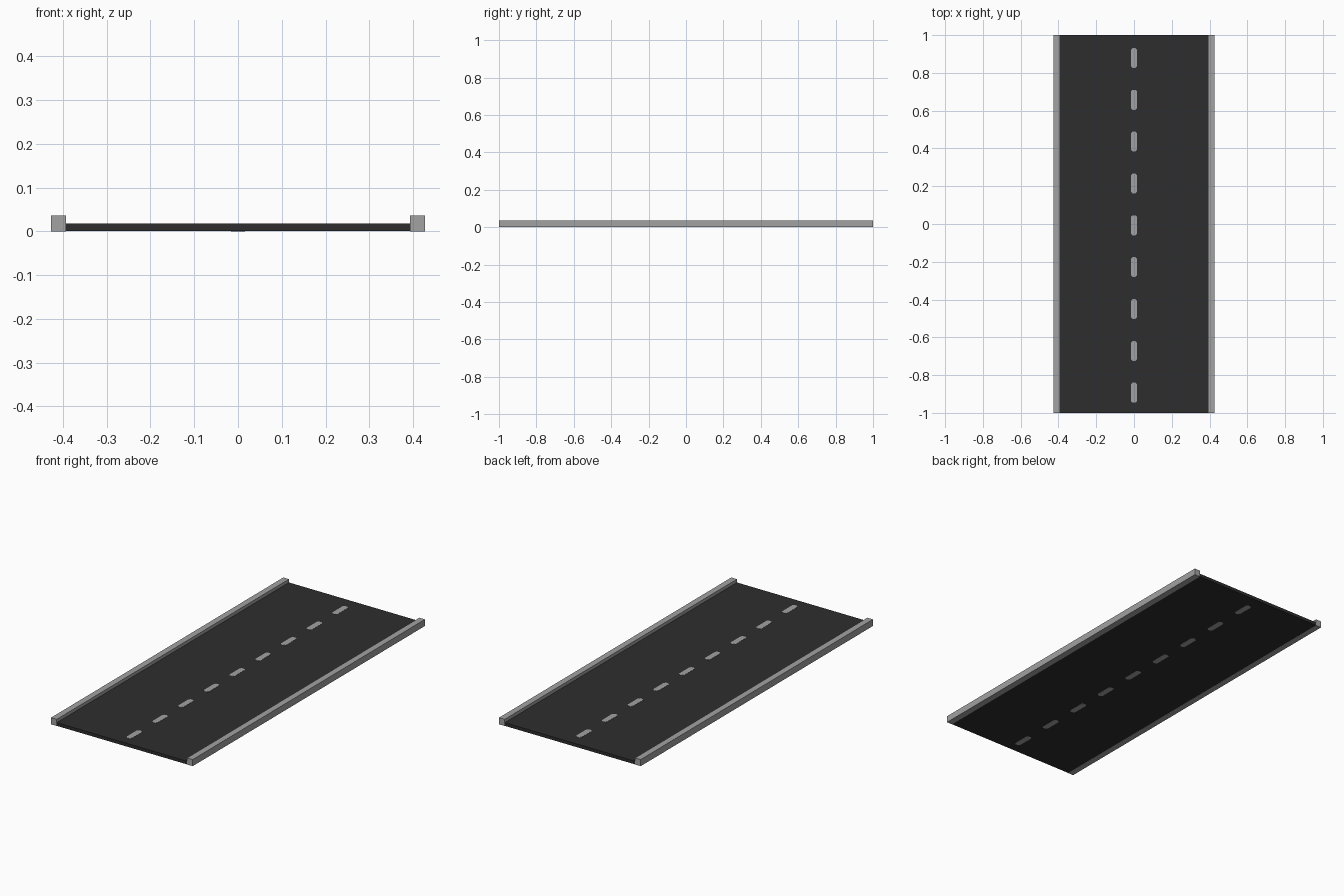
import bpy, bmesh

if "Cube" in bpy.data.objects:
    bpy.data.objects.remove(bpy.data.objects["Cube"])


def material(name, value):
    m = bpy.data.materials.new(name)
    m.diffuse_color = (value, value, value, 1)
    m.use_nodes = True
    m.node_tree.nodes["Principled BSDF"].inputs["Base Color"].default_value = m.diffuse_color
    return m


asphalt = material("dark asphalt", 0.027)
concrete = material("grey concrete", 0.36)


def prism(name, outline, z0, z1, mat):
    """Extrude a flat xy outline from z0 up to z1."""
    bm = bmesh.new()
    face = bm.faces.new([bm.verts.new((x, y, z0)) for x, y in outline])
    top = bmesh.ops.extrude_face_region(bm, geom=[face])["geom"]
    for v in top:
        if isinstance(v, bmesh.types.BMVert):
            v.co.z = z1
    bmesh.ops.recalc_face_normals(bm, faces=bm.faces)
    mesh = bpy.data.meshes.new(name)
    bm.to_mesh(mesh)
    bm.free()
    mesh.materials.append(mat)
    ob = bpy.data.objects.new(name, mesh)
    bpy.context.collection.objects.link(ob)
    return ob


def rect(x0, x1, y0, y1):
    return [(x0, y0), (x1, y0), (x1, y1), (x0, y1)]


# Road slab
prism("road_slab", rect(-0.394, 0.394, -1, 1), 0.0006, 0.0178, asphalt)

# Kerbs along both edges
for side, x0, x1 in (("left", -0.427, -0.393), ("right", 0.393, 0.427)):
    prism(side + "_kerb", rect(x0, x1, -1, 1), 0, 0.036, concrete)

# Centre line dashes with clipped corners, showing through to the underside
w, h, c = 0.016, 0.053, 0.009
for i in range(9):
    y = -0.893 + i * 0.2215
    outline = [(-w + c, y - h), (w - c, y - h), (w, y - h + c), (w, y + h - c),
               (w - c, y + h), (-w + c, y + h), (-w, y + h - c), (-w, y - h + c)]
    prism(f"centre_dash_{i + 1}", outline, 0, 0.0186, concrete)
